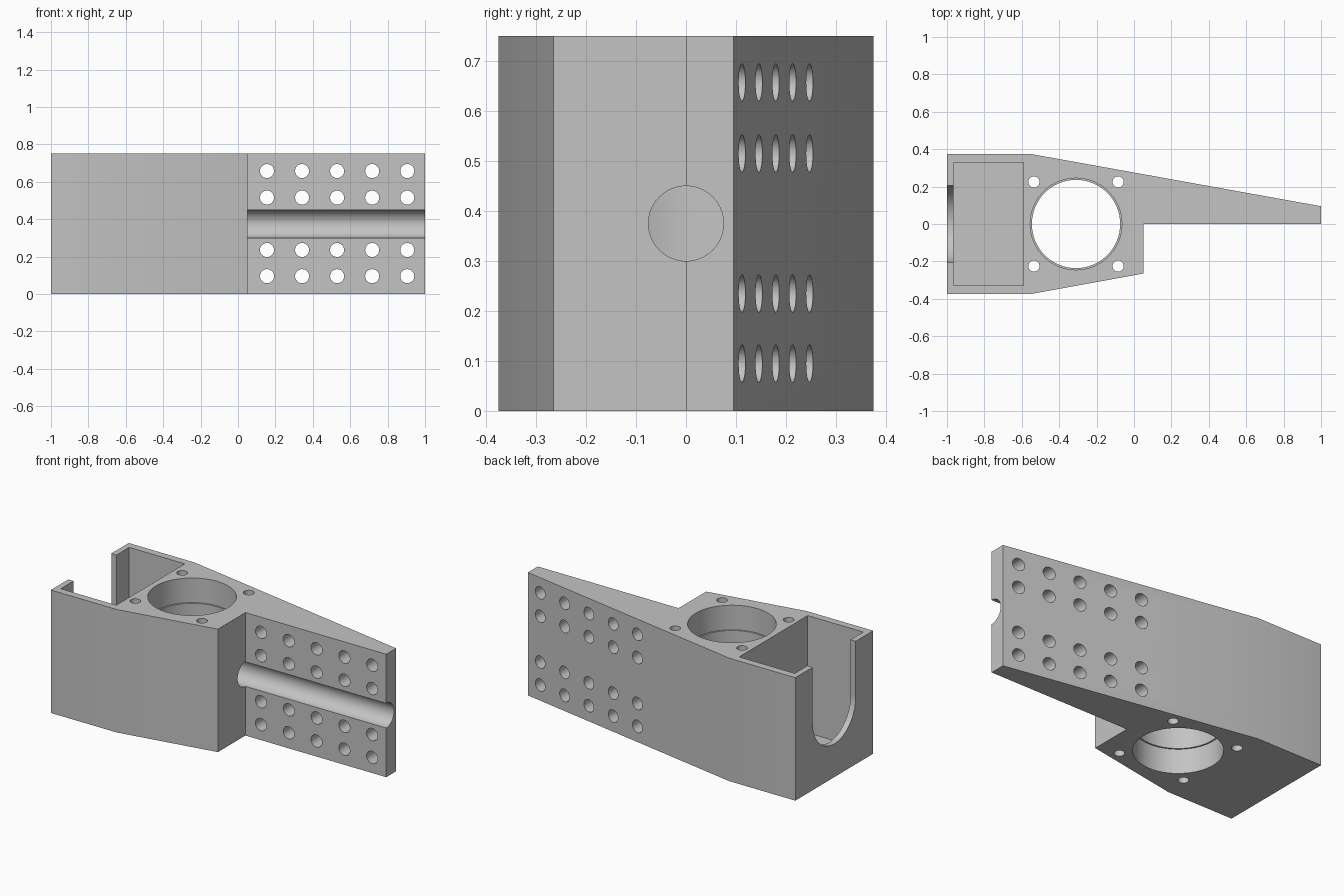
import bpy
import math
from mathutils import Matrix

cube = bpy.data.objects.get("Cube")
if cube:
    bpy.data.objects.remove(cube, do_unlink=True)

HEIGHT = 0.75
BORE_X = -0.31


def prism(name, outline, z0, z1):
    """Extrude a closed counter-clockwise outline upward."""
    n = len(outline)
    verts = [(x, y, z) for z in (z0, z1) for x, y in outline]
    faces = [tuple(reversed(range(n))), tuple(range(n, 2 * n))]
    faces += [(i, (i + 1) % n, n + (i + 1) % n, n + i) for i in range(n)]
    mesh = bpy.data.meshes.new(name)
    mesh.from_pydata(verts, [], faces)
    obj = bpy.data.objects.new(name, mesh)
    bpy.context.scene.collection.objects.link(obj)
    return obj


def cylinder(name, radius, start, end, axis="z", at=(0, 0, 0), sides=64):
    """Round cutter running from start to end along an axis."""
    ring = [(radius * math.cos(math.tau * i / sides),
             radius * math.sin(math.tau * i / sides)) for i in range(sides)]
    obj = prism(name, ring, start, end)
    turn = {"z": Matrix(), "x": Matrix.Rotation(math.pi / 2, 4, "Y"),
            "y": Matrix.Rotation(-math.pi / 2, 4, "X")}[axis]
    obj.data.transform(Matrix.Translation(at) @ turn)
    return obj


def box(name, x0, x1, y0, y1, z0, z1):
    return prism(name, [(x0, y0), (x1, y0), (x1, y1), (x0, y1)], z0, z1)


def cut(body, cutter):
    cutter.hide_render = True
    mod = body.modifiers.new("cut", "BOOLEAN")
    mod.operation = "DIFFERENCE"
    mod.solver = "EXACT"
    mod.object = cutter
    bpy.context.view_layer.objects.active = body
    bpy.ops.object.modifier_apply(modifier=mod.name)
    bpy.data.objects.remove(cutter, do_unlink=True)


# Tapered block with the side plate
body = prism("bracket_body", [
    (-1, -0.375), (-0.555, -0.375), (0.05, -0.265), (0.05, 0),
    (1, 0), (1, 0.095), (-0.555, 0.375), (-1, 0.375)], 0, HEIGHT)

# Vertical bore with a shallow counterbore at each end
cut(body, cylinder("bore", 0.236, -0.1, 0.9, at=(BORE_X, 0, 0)))
cut(body, cylinder("lower_seat", 0.245, -0.1, 0.15, at=(BORE_X, 0, 0)))
cut(body, cylinder("upper_seat", 0.245, 0.6, 0.9, at=(BORE_X, 0, 0)))

# Four screw holes around the bore
for sx in (-1, 1):
    for sy in (-1, 1):
        cut(body, cylinder("screw_hole", 0.03, -0.1, 0.9,
                           at=(BORE_X + sx * 0.225, sy * 0.225, 0), sides=32))

# Open-top pocket and the round-bottomed slot in its end wall
cut(body, box("pocket", -0.965, -0.59, -0.33, 0.33, 0.035, 0.9))
cut(body, cylinder("slot_round", 0.207, -1.1, -0.8, "x", (0, 0, 0.41)))
cut(body, box("slot_opening", -1.1, -0.8, -0.207, 0.207, 0.41, 0.9))

# Channel along the plate, drilled on into the bore
cut(body, cylinder("channel", 0.075, BORE_X, 1.1, "x", (0, 0, HEIGHT / 2)))

# Grid of holes through the plate
for col in range(5):
    for z in (0.095, 0.235, 0.515, 0.657):
        cut(body, cylinder("plate_hole", 0.0375, -0.1, 0.5, "y",
                           (0.155 + col * 0.1875, 0, z), sides=32))

# Single grey finish
grey = bpy.data.materials.new("grey")
grey.use_nodes = True
colour = (0.55, 0.55, 0.55, 1)
grey.diffuse_color = colour
grey.node_tree.nodes["Principled BSDF"].inputs["Base Color"].default_value = colour
body.data.materials.clear()
body.data.materials.append(grey)
for face in body.data.polygons:
    face.material_index = 0

bpy.ops.object.select_all(action="DESELECT")
body.select_set(True)
bpy.context.view_layer.objects.active = body
bpy.ops.object.shade_smooth_by_angle(angle=math.radians(20))
